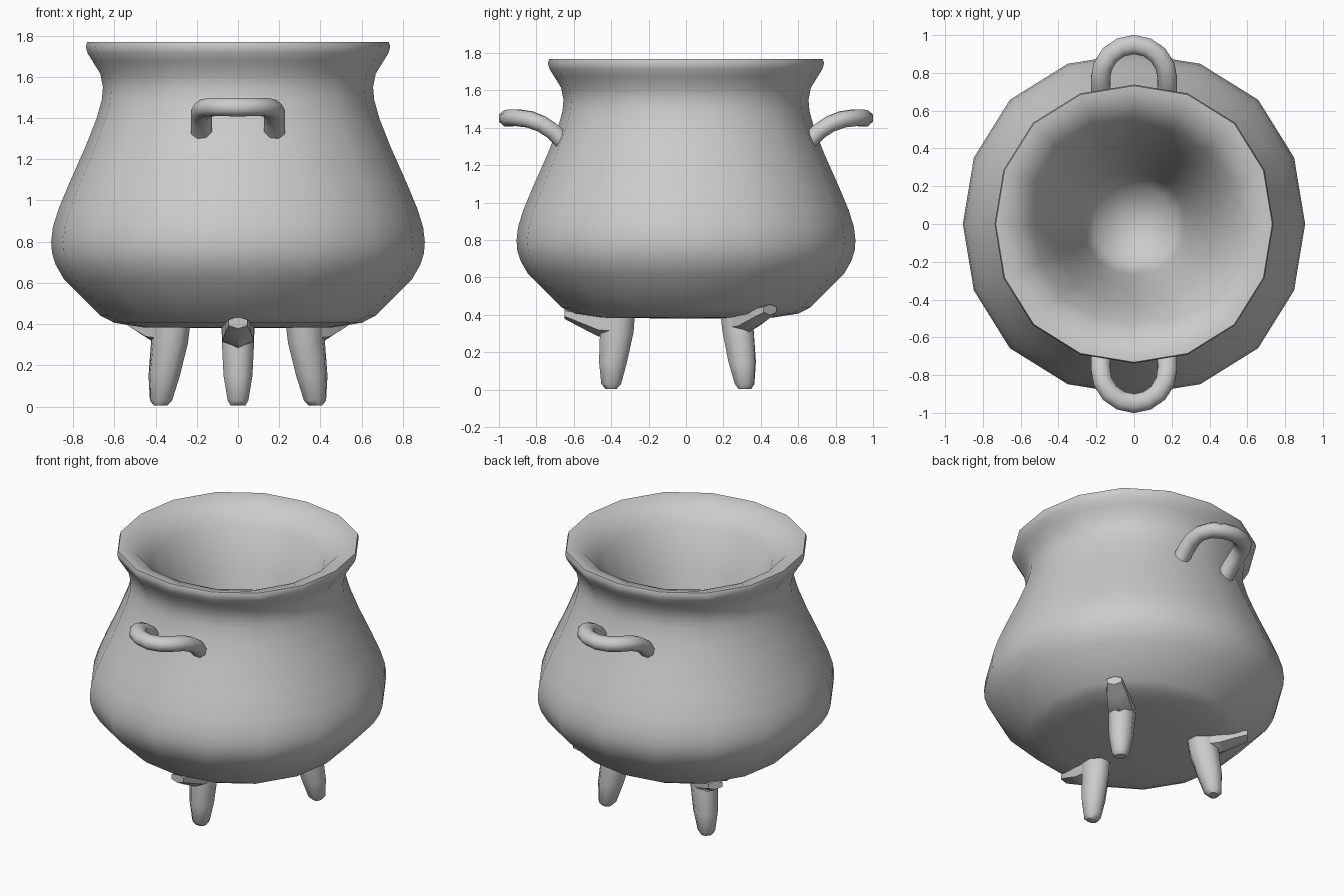
import bpy, bmesh
from math import cos, sin, pi, radians
from mathutils import Vector

if "Cube" in bpy.data.objects:
    bpy.data.objects.remove(bpy.data.objects["Cube"])


def loft(name, rings, angle, cap=True):
    """Skin a list of equal-sized vertex rings; optionally close both ends."""
    bm = bmesh.new()
    vr = [[bm.verts.new(p) for p in ring] for ring in rings]
    n = len(vr[0])
    for a, b in zip(vr, vr[1:]):
        for i in range(n):
            j = (i + 1) % n
            bm.faces.new((a[i], a[j], b[j], b[i]))
    if cap:
        bm.faces.new(vr[0])
        bm.faces.new(vr[-1])
    else:
        bmesh.ops.remove_doubles(bm, verts=bm.verts, dist=0.0005)
    bmesh.ops.recalc_face_normals(bm, faces=bm.faces)
    me = bpy.data.meshes.new(name)
    bm.to_mesh(me)
    bm.free()
    ob = bpy.data.objects.new(name, me)
    bpy.context.collection.objects.link(ob)
    bpy.ops.object.select_all(action='DESELECT')
    ob.select_set(True)
    bpy.context.view_layer.objects.active = ob
    bpy.ops.object.shade_smooth_by_angle(angle=radians(angle))
    return ob


def oval(c, u, v, hu, hv, n):
    """Ring of n points around c, with half sizes hu and hv along u and v."""
    s = 1 / cos(pi / n)
    return [c + u * hu * s * cos(2 * pi * (i + .5) / n)
            + v * hv * s * sin(2 * pi * (i + .5) / n) for i in range(n)]


def pot_ring(r, z):
    """16-sided ring that swells slightly on the diagonals."""
    ring = []
    for i in range(16):
        a = pi * i / 8
        k = r * (1 + .026 * sin(2 * a) ** 2)
        ring.append(Vector((k * cos(a), k * sin(a), z)))
    return ring


# Pot: underside -> belly -> neck -> rounded lip -> funnel interior
profile = [(.0001, .38), (.46, .385), (.60, .407), (.665, .44), (.75, .525),
           (.845, .62), (.885, .69), (.902, .745), (.906, .80), (.898, .87),
           (.87, .96), (.82, 1.08), (.74, 1.26), (.685, 1.40), (.66, 1.49),
           (.655, 1.55), (.668, 1.615), (.705, 1.675), (.73, 1.715),
           (.738, 1.745), (.732, 1.768), (.70, 1.765), (.62, 1.738),
           (.53, 1.63), (.43, 1.38), (.34, 1.05), (.27, .75), (.21, .56),
           (.0001, .50)]
loft("pot_body", [pot_ring(r, z) for r, z in profile], 60, cap=False)

# Handles: arched tubes on the front and back of the shoulder
half = [(.176, .655, 1.325), (.176, .71, 1.38), (.177, .77, 1.42),
        (.165, .835, 1.445), (.128, .895, 1.453), (.07, .935, 1.453),
        (0, .95, 1.452)]
path = [Vector(p) for p in half] + [Vector((-x, y, z)) for x, y, z in half[-2::-1]]
for side, name in ((-1, "front_handle"), (1, "back_handle")):
    rings = []
    for i, p in enumerate(path):
        t = (path[min(i + 1, len(path) - 1)] - path[max(i - 1, 0)]).normalized()
        u = t.cross(Vector((0, 0, 1))).normalized()
        v = u.cross(t)
        rings.append([Vector((q.x, side * q.y, q.z))
                      for q in oval(p, u, v, .051, .044, 8)])
    loft(name, rings, 50)

# Legs: tapered post with an outward toe-like bracket under the pot
UP = Vector((0, 0, 1))
post = [(.40, .005, .03, .035), (.40, .03, .053, .05), (.39, .15, .075, .07),
        (.37, .31, .09, .078), (.365, .41, .092, .08)]
bracket = [(.38, .35, .075, .065), (.47, .355, .074, .06),
           (.57, .385, .062, .042), (.65, .408, .045, .025)]
for name, deg in (("front_leg", -90), ("back_right_leg", 40), ("back_left_leg", 140)):
    out = Vector((cos(radians(deg)), sin(radians(deg)), 0))
    sidev = UP.cross(out)
    k = 0 if deg == -90 else .05
    # the back legs splay a little further at the foot
    loft(name, [oval(out * (r + k * (1.8 - z * 1.7)) + UP * z, out, sidev, d, w, 8)
                for r, z, d, w in post], 50)
    loft(name + "_bracket", [oval(out * (r + k) + UP * (z + k * .4), sidev, UP, w, h, 6)
                             for r, z, w, h in bracket], 40)
